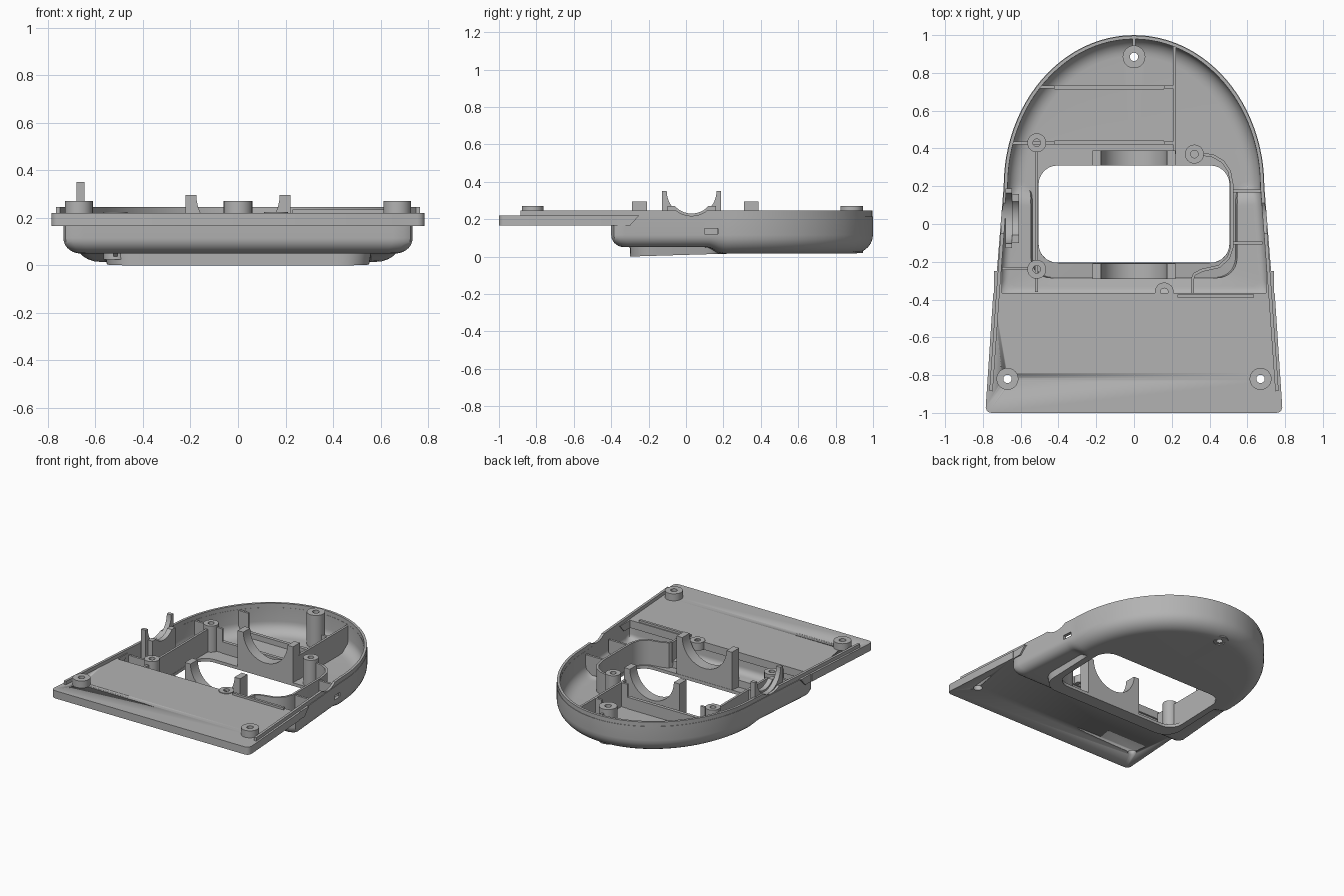
import bpy, bmesh
from math import sin, cos, pi, asin, hypot, radians
from mathutils import Vector
from mathutils.geometry import intersect_line_line_2d as cross2d

if "Cube" in bpy.data.objects:
    bpy.data.objects.remove(bpy.data.objects["Cube"])

grey = bpy.data.materials.new("plain_grey")
grey.use_nodes = True
COLOUR = (0.45, 0.45, 0.45, 1)
grey.diffuse_color = COLOUR
grey.node_tree.nodes["Principled BSDF"].inputs["Base Color"].default_value = COLOUR


def make(name, bm, fix=True):
    if fix:
        bmesh.ops.recalc_face_normals(bm, faces=bm.faces)
    me = bpy.data.meshes.new(name)
    bm.to_mesh(me)
    bm.free()
    me.materials.append(grey)
    ob = bpy.data.objects.new(name, me)
    bpy.context.collection.objects.link(ob)
    return ob


def activate(ob):
    bpy.ops.object.select_all(action='DESELECT')
    ob.select_set(True)
    bpy.context.view_layer.objects.active = ob


def smooth(ob):
    activate(ob)
    bpy.ops.object.shade_smooth_by_angle(angle=radians(32))
    return ob


def prism(name, pts, lo, hi, axis='z'):
    """Extrude a 2D polygon between lo and hi along an axis."""
    place = {'z': lambda u, v, w: (u, v, w),
             'y': lambda u, v, w: (u, w, v),
             'x': lambda u, v, w: (w, u, v)}[axis]
    bm = bmesh.new()
    a = [bm.verts.new(place(u, v, lo)) for u, v in pts]
    b = [bm.verts.new(place(u, v, hi)) for u, v in pts]
    bm.faces.new(a)
    bm.faces.new(b)
    for i in range(len(a)):
        j = (i + 1) % len(a)
        bm.faces.new((a[i], a[j], b[j], b[i]))
    return smooth(make(name, bm))


def wall(name, path, z0, z1, t=0.016):
    """Thin upright wall that follows a path."""
    p = [Vector(q) for q in path]
    left, right = [], []
    for i, q in enumerate(p):
        d = (p[min(i + 1, len(p) - 1)] - p[max(i - 1, 0)]).normalized()
        n = Vector((-d.y, d.x)) * t / 2
        left.append(q + n)
        right.append(q - n)
    return prism(name, left + right[::-1], z0, z1)


def rib(name, axis, pos, lo, hi, top, c0=0.0, c1=0.0, base=0.028):
    """Straight rib whose lower ends may be chamfered to clear the shell."""
    pts = [(lo + c0, base), (hi - c1, base), (hi, 0.1), (hi, top), (lo, top), (lo, 0.1)]
    return prism(name, pts, pos - 0.008, pos + 0.008, axis)


def boss(name, x, y, z0, z1, r, hole):
    """Round screw post with a through hole."""
    bm = bmesh.new()
    n = 32
    rings = [[bm.verts.new((x + q * cos(2 * pi * i / n), y + q * sin(2 * pi * i / n), z))
              for i in range(n)] for q, z in ((r, z0), (r, z1), (hole, z1), (hole, z0))]
    for k in range(4):
        a, b = rings[k], rings[(k + 1) % 4]
        for i in range(n):
            j = (i + 1) % n
            bm.faces.new((a[i], a[j], b[j], b[i]))
    return smooth(make(name, bm))


def cradle(name, mid, half, r, cz, base, top, lo, hi, axis):
    """Block with a half-round seat."""
    s = asin((top - cz) / r)
    arc = [s + (-pi - 2 * s) * i / 24 for i in range(25)]
    pts = [(mid - half, base), (mid + half, base), (mid + half, top)]
    pts += [(mid + r * cos(a), cz + r * sin(a)) for a in arc]
    pts.append((mid - half, top))
    return prism(name, pts, lo, hi, axis)


def cut(ob, cutter):
    cutter.hide_render = True
    cutter.hide_viewport = True
    m = ob.modifiers.new("cut", 'BOOLEAN')
    m.object = cutter
    m.solver = 'EXACT'
    activate(ob)
    bpy.ops.object.modifier_apply(modifier=m.name)


def disc(x, y, r, n=32):
    return [(x + r * cos(2 * pi * i / n), y + r * sin(2 * pi * i / n)) for i in range(n)]


def rounded(x, y0, y1, r):
    pts = []
    for k, (cx, cy) in enumerate(((x - r, y1 - r), (r - x, y1 - r), (r - x, y0 + r), (x - r, y0 + r))):
        pts += [(cx + r * cos((k + i / 8) * pi / 2), cy + r * sin((k + i / 8) * pi / 2)) for i in range(9)]
    return pts


def dome(a, b):
    return [(a * cos(pi * i / 48), 0.2 + b * sin(pi * i / 48)) for i in range(49)]


# Tray shell: rings from the rim round the bottom edge to the window
CY = 0.05
outline = [(0.72, -0.40), (0.735, -0.36)] + dome(0.69, 0.80) + [(-0.735, -0.36), (-0.72, -0.40)]
collar = rounded(0.56, -0.30, 0.40, 0.12)
window = rounded(0.505, -0.205, 0.31, 0.10)


def ray(poly, a):
    c = Vector((0, CY))
    far = c + Vector((cos(a), sin(a))) * 3
    for i in range(len(poly)):
        hit = cross2d(c, far, Vector(poly[i - 1]), Vector(poly[i]))
        if hit:
            return hit
    return c


def floor_z(y):
    return 0.015 * min(max((y + 0.3) / 0.5, 0), 1)


N = 192
angles = [2 * pi * (i + 0.5) / N for i in range(N)]
columns = []
for a in angles:
    o, c, w = (ray(s, a) for s in (outline, collar, window))
    s = min(max((0.22 - o.y) / 0.10, 0), 1)
    t = s * s * (3 - 2 * s)          # 1 along the raised front grip
    col = [(o.x, o.y, 0.215)]
    for k in range(8):
        th = k * pi / 14
        d = (1 - cos(th)) * (0.11 - 0.04 * t)
        z = 0.115 - 0.10 * sin(th) + t * (0.035 * sin(th))
        ext = 0.95 if o.y > CY else 0.45
        col.append((o.x * (1 - d / 0.72), CY + (o.y - CY) * (1 - d / ext), z))
    col.append((c.x, c.y, 0.015 + 0.035 * t))
    col.append((c.x * 0.985, CY + (c.y - CY) * 0.995, floor_z(c.y)))
    col.append((w.x, w.y, floor_z(w.y)))
    columns.append(col)
bm = bmesh.new()
grid = [[bm.verts.new(p) for p in col] for col in columns]
for i in range(N):
    a, b = grid[i], grid[(i + 1) % N]
    for k in range(len(a) - 1):
        bm.faces.new((a[k + 1], b[k + 1], b[k], a[k]))
shell = make("tray_shell", bm, fix=False)
m = shell.modifiers.new("thickness", 'SOLIDIFY')
m.thickness = 0.022
m.offset = -1
activate(shell)
bpy.ops.object.modifier_apply(modifier=m.name)
cut(shell, prism("rear_hole_cutter", disc(0, 0.885, 0.04), -0.1, 0.08))
cut(shell, prism("side_slot_cutter", [(0.10, 0.12), (0.17, 0.12), (0.17, 0.15), (0.10, 0.15)], 0.6, 0.8, 'x'))
smooth(shell)

# Front plate with rounded front corners
right = [(0.785 - 0.03 + 0.03 * cos(a), -0.97 + 0.03 * sin(a)) for a in (-pi / 2, -pi / 3, -pi / 6, 0)]
right.append((0.745, -0.365))
plate = prism("front_plate", right + [(-x, y) for x, y in right[::-1]], 0.165, 0.22)
for side, label in ((1, "left"), (-1, "right")):
    cut(plate, prism(label + "_hole_cutter", disc(side * 0.67, -0.82, 0.03), 0.1, 0.3))
    boss(label + "_plate_boss", side * 0.67, -0.82, 0.20, 0.27, 0.058, 0.022)
    ends = sorted((side * 0.70, side * 0.74))
    prism(label + "_plate_ear", [(-0.37, 0.165), (-0.30, 0.165), (-0.25, 0.22), (-0.37, 0.22)], *ends, 'x')

# Raised lip round the rim and along the plate edges
lip_path = [(0.757, -0.885), (0.72, -0.36)] + dome(0.678, 0.788) + [(-0.72, -0.36), (-0.757, -0.885)]
lip = wall("rim_lip", lip_path, 0.20, 0.245, 0.018)
cut(lip, prism("seat_cutter", disc(0.03, 0.35, 0.133), -1, 1, 'x'))
smooth(lip)

# Screw posts
boss("rear_boss", 0, 0.885, 0.02, 0.27, 0.06, 0.022)
for name, x, y in (("right_rear", -0.515, 0.43), ("right_front", -0.515, -0.24),
                   ("left_rear", 0.32, 0.37), ("left_front", 0.16, -0.36)):
    boss(name + "_post", x, y, 0.17 if y < -0.3 else 0.025, 0.225, 0.05, 0.02)

# Half-round cradles in front of and behind the window, and at the side
cradle("rear_cradle", 0, 0.22, 0.175, 0.295, 0.02, 0.295, 0.31, 0.388, 'y')
cradle("front_cradle", 0, 0.22, 0.175, 0.295, 0.012, 0.295, -0.29, -0.208, 'y')
cradle("side_cradle", 0.03, 0.158, 0.133, 0.35, 0.10, 0.35, -0.68, -0.645, 'x')
cradle("side_cradle_step", 0.03, 0.13, 0.12, 0.35, 0.06, 0.27, -0.645, -0.61, 'x')

# Walls beside the window
rib("window_right_wall", 'x', -0.515, -0.36, 0.39, 0.20, 0.08)
wall("window_left_wall", [(0.36, 0.37), (0.42, 0.36), (0.47, 0.33), (0.505, 0.28), (0.52, 0.20),
                          (0.52, -0.12), (0.50, -0.18), (0.45, -0.225), (0.36, -0.245),
                          (0.32, -0.265), (0.31, -0.29)], 0.02, 0.20)
rib("window_left_end", 'x', 0.31, -0.37, -0.28, 0.20, 0.08, base=0.055)

# Partition ribs at the back, low in the middle
rib("long_rib", 'x', 0.215, 0.37, 0.95, 0.21, 0, 0.10)
rib("rear_boss_rib", 'x', 0, 0.93, 0.985, 0.24, 0, 0.05, 0.095)
for name, y, x0, low in (("rear", 0.725, -0.51, 0.075), ("middle", 0.43, -0.64, 0.12)):
    rib(name + "_rib_end", 'y', y, x0, -0.42, 0.21, 0.08)
    prism(name + "_rib_low", [(-0.42, 0.028), (0.16, 0.028), (0.16, low), (-0.42, low)],
          y - 0.012, y + 0.012, 'y')
    rib(name + "_rib_tip", 'y', y, 0.16, 0.215, 0.21)

# Short ribs to the side walls
rib("right_side_rib", 'y', -0.235, -0.70, -0.54, 0.20, 0.06, base=0.058)
for name, y in (("rear", 0.175), ("front", -0.10)):
    rib("left_side_rib_" + name, 'y', y, 0.52, 0.68, 0.19, 0, 0.06, base=0.055)
prism("plate_rail", [(0.23, -0.39), (0.635, -0.39), (0.635, -0.372), (0.23, -0.372)], 0.2, 0.235)
